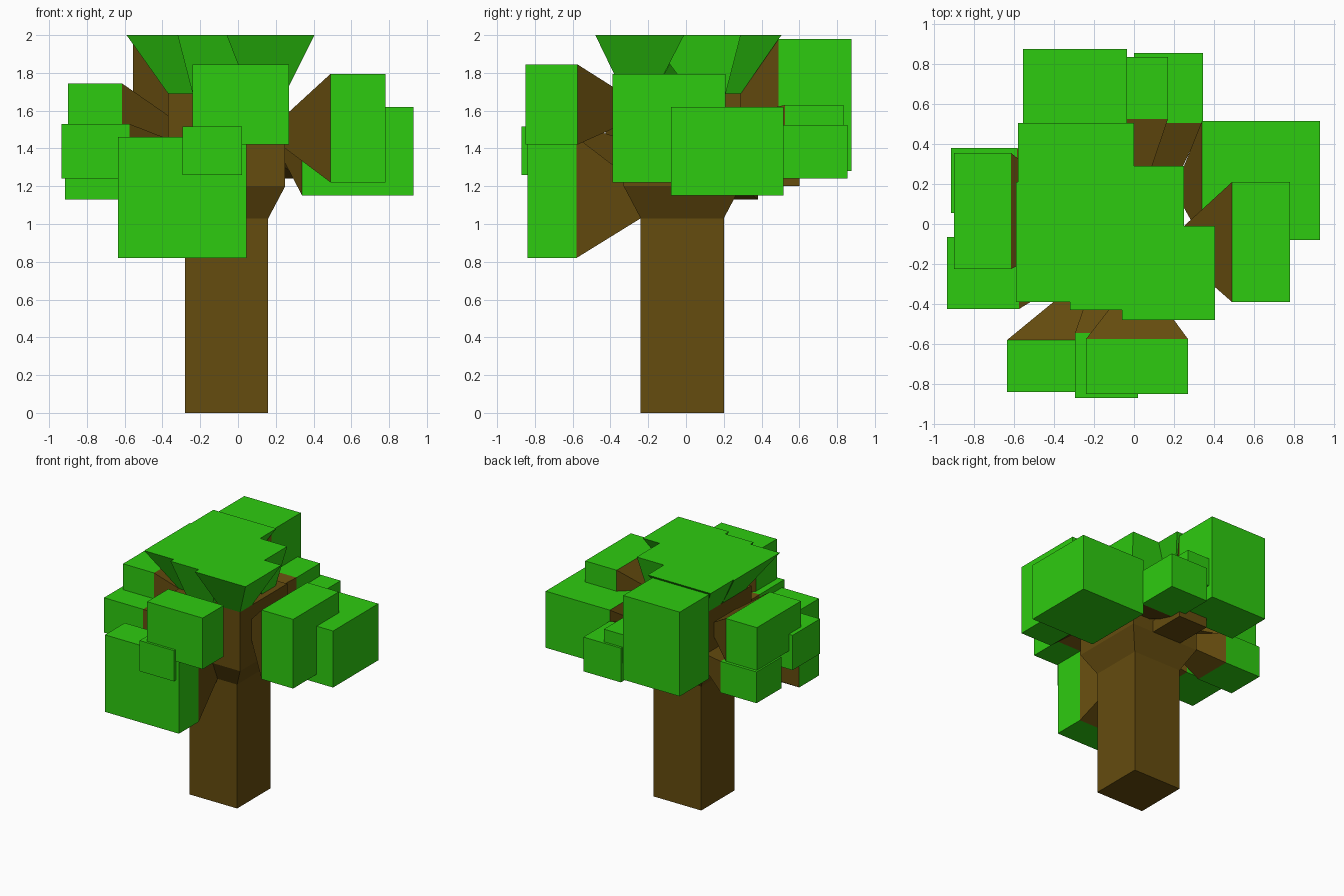
import bpy
import bmesh

cube = bpy.data.objects.get("Cube")
if cube:
    bpy.data.objects.remove(cube, do_unlink=True)


def make_material(name, color):
    mat = bpy.data.materials.new(name)
    mat.use_nodes = True
    mat.diffuse_color = color
    mat.node_tree.nodes["Principled BSDF"].inputs["Base Color"].default_value = color
    return mat


bark = make_material("brown_bark", (0.13, 0.072, 0.0045, 1))
leaf = make_material("leaf_green", (0.027, 0.60, 0.005, 1))


def loft(name, axis, sections, mat):
    """Join rectangles (position, u0, u1, v0, v1) placed along an axis."""
    bm = bmesh.new()
    rings = []
    for p, u0, u1, v0, v1 in sections:
        ring = []
        for u, v in ((u0, v0), (u1, v0), (u1, v1), (u0, v1)):
            co = [u, v]
            co.insert(axis, p)
            ring.append(bm.verts.new(co))
        rings.append(ring)
    for a, b in zip(rings, rings[1:]):
        for i in range(4):
            j = (i + 1) % 4
            bm.faces.new((a[i], a[j], b[j], b[i]))
    bm.faces.new(rings[0])
    bm.faces.new(rings[-1])
    bmesh.ops.recalc_face_normals(bm, faces=bm.faces)
    mesh = bpy.data.meshes.new(name)
    bm.to_mesh(mesh)
    bm.free()
    mesh.materials.append(mat)
    obj = bpy.data.objects.new(name, mesh)
    bpy.context.collection.objects.link(obj)
    return obj


def limb(name, axis, root, inner, outer, rect):
    """A widening branch that ends in a leaf block of the same section."""
    loft(name + "_branch", axis, [root, (inner, *rect)], bark)
    loft(name + "_leaves", axis, [(inner, *rect), (outer, *rect)], leaf)


X, Y, Z = range(3)

# Trunk with flared neck and head block
foot = (-0.28, 0.16, -0.24, 0.20)
head = (-0.37, 0.25, -0.33, 0.29)
loft("trunk", Z, [(0, *foot), (1.03, *foot), (1.2, *head), (1.69, *head)], bark)

# Front limbs: sections are x range, z range
limb("front_low", Y, (-0.24, -0.22, -0.02, 1.03, 1.2), -0.58, -0.84, (-0.635, 0.045, 0.82, 1.46))
limb("front_high", Y, (-0.33, -0.05, 0.09, 1.53, 1.69), -0.575, -0.85, (-0.24, 0.27, 1.42, 1.845))
limb("front_small", Y, (-0.33, -0.22, -0.06, 1.33, 1.45), -0.545, -0.87, (-0.295, 0.02, 1.26, 1.515))

# Back limbs
limb("back_tall", Y, (0.29, -0.37, -0.16, 1.5, 1.69), 0.49, 0.875, (-0.555, -0.035, 1.28, 1.98))
limb("back_small", Y, (0.29, -0.03, 0.09, 1.48, 1.58), 0.525, 0.835, (-0.035, 0.17, 1.395, 1.63))
limb("back_low", Y, (0.29, 0.09, 0.245, 1.3, 1.45), 0.505, 0.855, (0.0, 0.345, 1.24, 1.525))
stub = (-0.21, 0.055, 1.2, 1.3)
loft("back_stub", Y, [(0.28, *stub), (0.6, *stub)], bark)

# Left limbs: sections are y range, z range
limb("left_front", X, (0.25, -0.18, -0.01, 1.40, 1.575), 0.49, 0.78, (-0.39, 0.21, 1.22, 1.795))
limb("left_back", X, (0.25, 0.08, 0.29, 1.32, 1.47), 0.34, 0.93, (-0.08, 0.515, 1.15, 1.62))

# Right limbs
limb("right_high", X, (-0.37, -0.1, 0.16, 1.45, 1.575), -0.615, -0.9, (-0.225, 0.355, 1.39, 1.745))
limb("right_back", X, (-0.37, 0.08, 0.27, 1.22, 1.35), -0.585, -0.915, (0.055, 0.38, 1.13, 1.39))
limb("right_front", X, (-0.37, -0.3, -0.12, 1.31, 1.45), -0.575, -0.935, (-0.425, -0.065, 1.24, 1.53))

# Crown of flaring leaf wedges with a level top
crown = {
    "crown_back": ((-0.37, -0.16, 0.08, 0.29), (-0.58, 0.0, -0.08, 0.505)),
    "crown_left": ((-0.1, 0.2, 0.03, 0.21), (-0.25, 0.25, -0.2, 0.29)),
    "crown_front_left": ((0.06, 0.25, -0.33, -0.17), (-0.06, 0.405, -0.48, -0.01)),
    "crown_front": ((-0.24, 0.0, -0.33, -0.17), (-0.32, 0.1, -0.43, 0.0)),
    "crown_right": ((-0.37, -0.24, -0.25, 0.05), (-0.59, 0.01, -0.39, 0.21)),
}
for name, (base, top) in crown.items():
    loft(name, Z, [(1.69, *base), (2.0, *top)], leaf)
